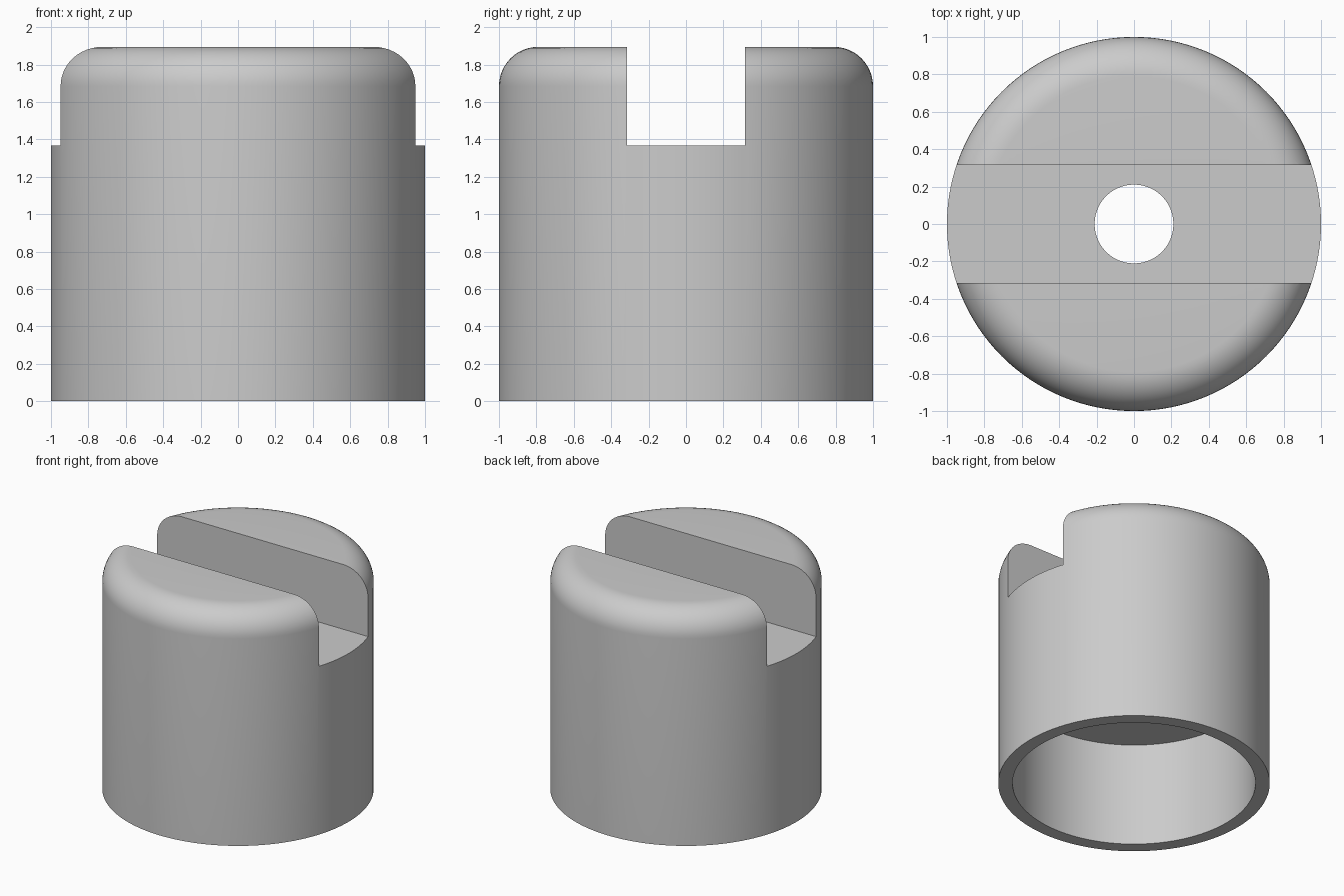
import bpy, bmesh, math

if "Cube" in bpy.data.objects:
    bpy.data.objects.remove(bpy.data.objects["Cube"], do_unlink=True)

U = 2 / 19          # one design unit: the body is 19 units across
HEIGHT, RADIUS, FILLET = 18 * U, 9.5 * U, 2 * U
BORE, HOLE, CAVITY = 8.5 * U, 2 * U, 8 * U
SLOT_WIDTH, SLOT_FLOOR = 6 * U, 13 * U
SEGMENTS, FILLET_STEPS = 128, 12

grey = bpy.data.materials.new("plain_grey")
grey.use_nodes = True
colour = (0.6, 0.6, 0.6, 1)
grey.diffuse_color = colour
grey.node_tree.nodes["Principled BSDF"].inputs["Base Color"].default_value = colour


def lathe(name, profile):
    """Revolve a closed (radius, height) profile about z."""
    bm = bmesh.new()
    verts = [bm.verts.new((r, 0, z)) for r, z in profile]
    edges = [bm.edges.new((v, verts[i - 1])) for i, v in enumerate(verts)]
    bmesh.ops.spin(bm, geom=verts + edges, cent=(0, 0, 0), axis=(0, 0, 1),
                   angle=math.tau, steps=SEGMENTS, use_merge=True)
    bmesh.ops.remove_doubles(bm, verts=bm.verts, dist=1e-5)
    bmesh.ops.recalc_face_normals(bm, faces=bm.faces)
    mesh = bpy.data.meshes.new(name)
    bm.to_mesh(mesh)
    bm.free()
    obj = bpy.data.objects.new(name, mesh)
    bpy.context.collection.objects.link(obj)
    mesh.materials.append(grey)
    return obj


# Hollow cap body with rounded top edge, wide bore below and a through hole
arc = [math.pi / 2 * i / FILLET_STEPS for i in range(FILLET_STEPS + 1)]
rounded_edge = [(RADIUS - FILLET + FILLET * math.cos(a),
                 HEIGHT - FILLET + FILLET * math.sin(a)) for a in arc]
body = lathe("slotted_cap", [(BORE, 0), (RADIUS, 0)] + rounded_edge
             + [(HOLE, HEIGHT), (HOLE, CAVITY), (BORE, CAVITY)])

# Straight slot across the top, running along x
bpy.ops.mesh.primitive_cube_add(size=1, location=(0, 0, SLOT_FLOOR + 0.5))
cutter = bpy.context.object
cutter.name = "slot_cutter"
cutter.scale = (3, SLOT_WIDTH, 1)
cutter.hide_render = True
cutter.data.materials.append(grey)

bpy.ops.object.select_all(action="DESELECT")
body.select_set(True)
bpy.context.view_layer.objects.active = body
cut = body.modifiers.new("slot", "BOOLEAN")
cut.operation = "DIFFERENCE"
cut.solver = "EXACT"
cut.object = cutter
bpy.ops.object.modifier_apply(modifier=cut.name)
bpy.data.objects.remove(cutter, do_unlink=True)

bpy.ops.object.shade_smooth_by_angle(angle=math.radians(30))
